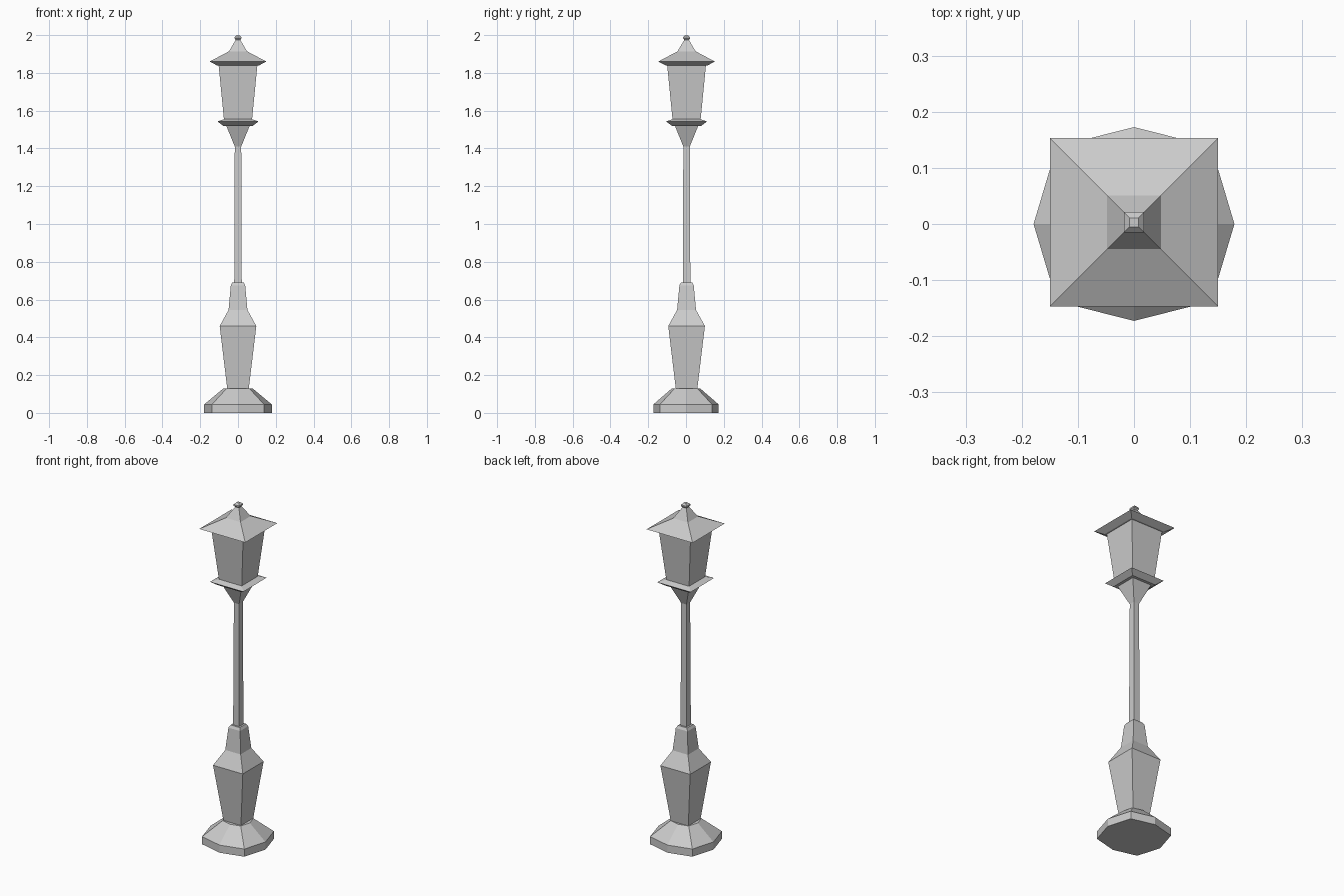
import bpy
import bmesh

if "Cube" in bpy.data.objects:
    bpy.data.objects.remove(bpy.data.objects["Cube"])

CY = 0.003  # the column sits very slightly behind the base centre

SQUARE = [(-1, -1), (1, -1), (1, 1), (-1, 1)]


def loft(name, outline, rings, cy=0.0):
    """Stack scaled copies of an outline: rings = [(half width, z), ...]."""
    bm = bmesh.new()
    loops = [[bm.verts.new((x * r, y * r + cy, z)) for x, y in outline]
             for r, z in rings]
    n = len(outline)
    for a, b in zip(loops, loops[1:]):
        for i in range(n):
            j = (i + 1) % n
            bm.faces.new((a[i], a[j], b[j], b[i]))
    bm.faces.new(loops[0][::-1])
    bm.faces.new(loops[-1])
    bmesh.ops.recalc_face_normals(bm, faces=bm.faces)
    mesh = bpy.data.meshes.new(name)
    bm.to_mesh(mesh)
    bm.free()
    obj = bpy.data.objects.new(name, mesh)
    bpy.context.collection.objects.link(obj)
    return obj


# Eight-sided foot, shallow points on the axes
d = 0.77
octagon = [(1, 0), (d, d), (0, 0.965), (-d, d),
           (-1, 0), (-d, -d), (0, -0.965), (d, -d)]
loft("base", octagon, [(0.179, 0), (0.179, 0.045), (0.077, 0.13)])

# Square pedestal that widens, then narrows to a collar
loft("pedestal", SQUARE, [(0.056, 0.12), (0.097, 0.46), (0.05, 0.545),
                          (0.038, 0.675), (0.03, 0.69)], CY)

# Slender square pole
loft("pole", SQUARE, [(0.020, 0.67), (0.017, 1.43)], CY)

# Flared bracket and tray under the lantern
loft("bracket", SQUARE, [(0.017, 1.41), (0.064, 1.525)], CY)
loft("lantern_tray", SQUARE, [(0.078, 1.52), (0.109, 1.543), (0.074, 1.555)], CY)

# Lantern body
loft("lantern", SQUARE, [(0.074, 1.55), (0.103, 1.845)], CY)

# Roof with a steeper cap
loft("roof", SQUARE, [(0.112, 1.84), (0.15, 1.86), (0.048, 1.914),
                      (0.012, 1.975)], CY)

# Finial
loft("finial", SQUARE, [(0.010, 1.972), (0.018, 1.982), (0.018, 1.990),
                        (0.008, 2.0)], CY)
